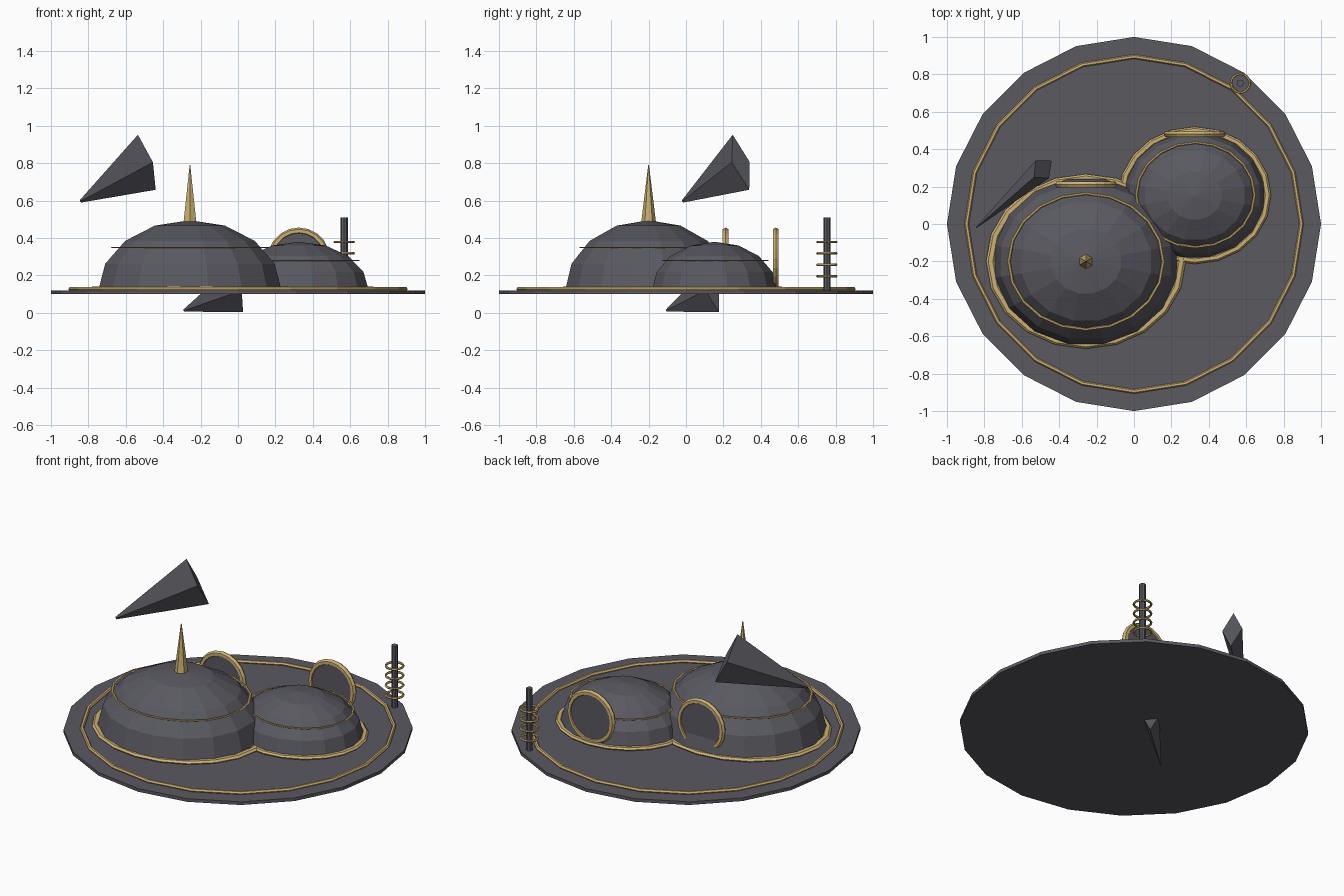
import bpy, bmesh, math
from mathutils import Vector

if "Cube" in bpy.data.objects:
    bpy.data.objects.remove(bpy.data.objects["Cube"])


def material(name, color):
    m = bpy.data.materials.new(name)
    m.diffuse_color = (*color, 1)
    m.use_nodes = True
    m.node_tree.nodes["Principled BSDF"].inputs["Base Color"].default_value = m.diffuse_color
    return m


DARK = material("dark grey", (0.1, 0.1, 0.118))
GOLD = material("pale gold", (0.60, 0.44, 0.17))


def finish(name, mat):
    o = bpy.context.object
    o.name = name
    o.data.materials.append(mat)
    return o


def mesh_object(name, verts, faces, mat):
    me = bpy.data.meshes.new(name)
    me.from_pydata(verts, [], faces)
    bm = bmesh.new()
    bm.from_mesh(me)
    bmesh.ops.recalc_face_normals(bm, faces=bm.faces)
    bm.to_mesh(me)
    bm.free()
    o = bpy.data.objects.new(name, me)
    bpy.context.collection.objects.link(o)
    me.materials.append(mat)
    return o


def cylinder(name, loc, r, depth, sides, rot=(0, 0, 0)):
    bpy.ops.mesh.primitive_cylinder_add(vertices=sides, radius=r, depth=depth,
                                        location=loc, rotation=rot)
    return finish(name, DARK)


def ring(name, loc, major, minor, scale=(1, 1, 1), rot=(0, 0, 0), seg=20, sides=6):
    bpy.ops.mesh.primitive_torus_add(major_segments=seg, minor_segments=sides,
                                     major_radius=major, minor_radius=minor,
                                     location=loc, rotation=rot)
    o = finish(name, GOLD)
    o.scale = scale
    return o


def dome(name, cx, cy, rx, ry, z0, h, seg=16, rows=4):
    verts, faces = [], []
    for j in range(rows):
        e = math.pi / 2 * j / rows
        for i in range(seg):
            a = 2 * math.pi * (i + 0.5) / seg
            verts.append((cx + rx * math.cos(a) * math.cos(e),
                          cy + ry * math.sin(a) * math.cos(e), z0 + h * math.sin(e)))
    verts.append((cx, cy, z0 + h))
    for i in range(seg):
        k = (i + 1) % seg
        for j in range(rows - 1):
            faces.append((j * seg + i, j * seg + k, (j + 1) * seg + k, (j + 1) * seg + i))
        faces.append(((rows - 1) * seg + i, (rows - 1) * seg + k, rows * seg))
    faces.append(tuple(range(seg))[::-1])
    return mesh_object(name, verts, faces, DARK)


def shard(name, base, tip):
    # four-sided spike with a slightly blunted tip
    base = [Vector(p) for p in base]
    tip = Vector(tip)
    mid = sum(base, Vector()) / 4
    verts = base + [tip + (p - mid) * 0.05 for p in base]
    faces = [(0, 1, 2, 3), (7, 6, 5, 4)]
    faces += [(i, (i + 1) % 4, 4 + (i + 1) % 4, 4 + i) for i in range(4)]
    return mesh_object(name, verts, faces, DARK)


# Base plate with trim
cylinder("base_plate", (0, 0, 0.11), 1.0, 0.02, 20)
ring("plate_trim", (0, 0, 0.127), 0.895, 0.012)

# Domes with base and belt trims
dome("large_dome", -0.257, -0.2, 0.5, 0.455, 0.118, 0.377)
ring("large_dome_base_trim", (-0.257, -0.2, 0.13), 0.51, 0.024, (1, 0.875, 0.55))
ring("large_dome_belt", (-0.257, -0.2, 0.35), 0.413, 0.009, (1, 0.88, 0.4))
dome("small_dome", 0.325, 0.153, 0.382, 0.342, 0.118, 0.262)
ring("small_dome_base_trim", (0.325, 0.153, 0.13), 0.388, 0.02, (1, 0.9, 0.6))
ring("small_dome_belt", (0.328, 0.156, 0.28), 0.316, 0.008, (1, 0.885, 0.4))

# Round hatches at the back of each dome
for tag, x, y in (("large", -0.257, 0.212), ("small", 0.325, 0.48)):
    flip = (math.pi / 2, 0, 0)
    cylinder(tag + "_hatch", (x, y, 0.29), 0.15, 0.02, 20, flip)
    ring(tag + "_hatch_rim", (x, y, 0.29), 0.148, 0.018, rot=flip)

# Spire on the large dome
bpy.ops.mesh.primitive_cone_add(vertices=6, radius1=0.04, radius2=0.002, depth=0.31,
                                location=(-0.257, -0.2, 0.635))
finish("spire", GOLD)

# Antenna mast with coils
cylinder("antenna_mast", (0.568, 0.753, 0.315), 0.019, 0.39, 8)
for i in range(4):
    ring(f"antenna_coil_{i + 1}", (0.568, 0.753, 0.196 + 0.061 * i), 0.05, 0.007, seg=16)

# Floating shard and lower shard
shard("floating_shard",
      [(-0.535, 0.25, 0.952), (-0.525, 0.34, 0.807),
       (-0.44, 0.338, 0.658), (-0.455, 0.245, 0.805)], (-0.842, -0.018, 0.597))
shard("lower_shard",
      [(-0.05, 0.104, 0.236), (-0.041, 0.176, 0.12),
       (0.027, 0.176, 0.005), (0.02, 0.104, 0.12)], (-0.29, -0.105, 0.012))
